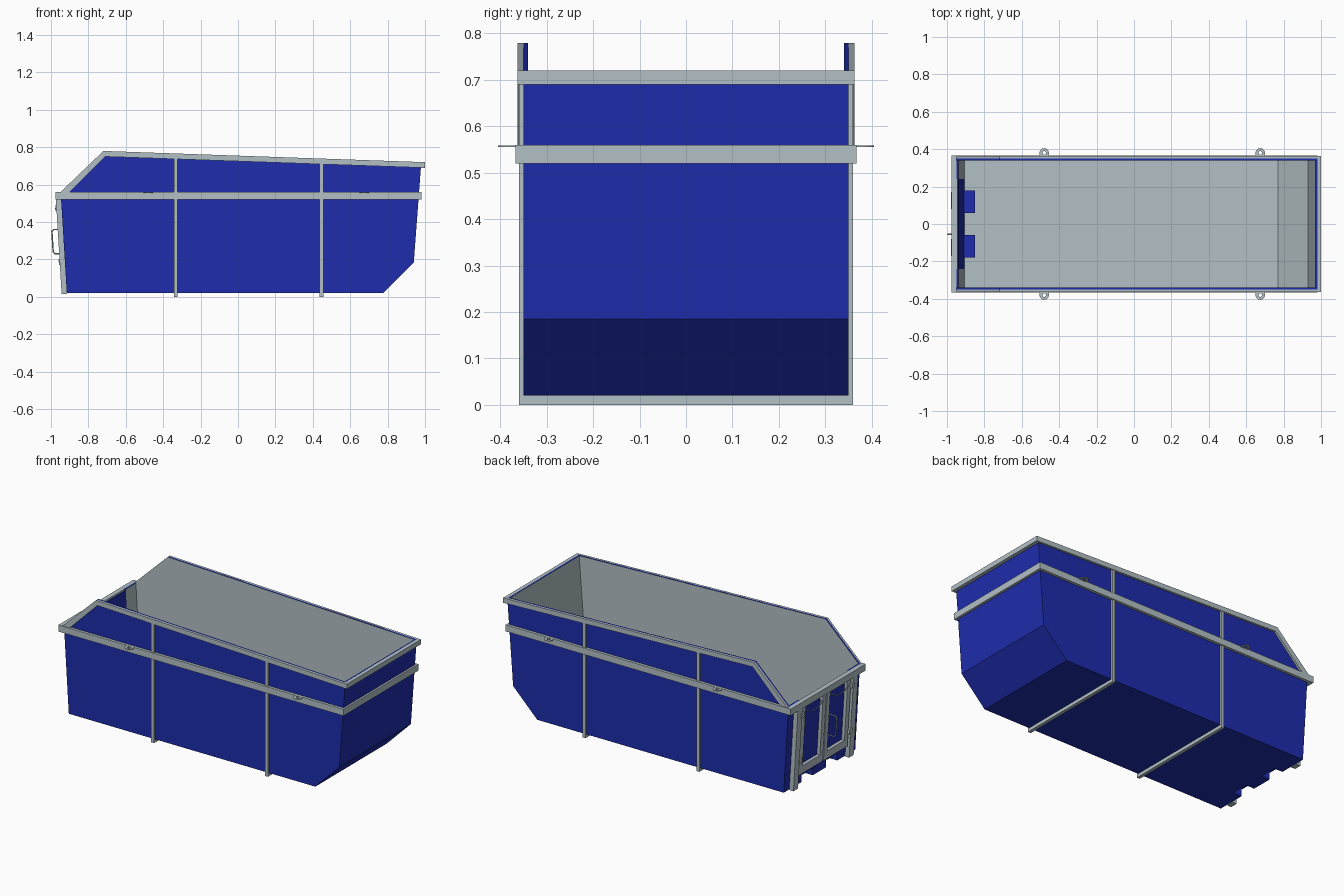
import bpy, bmesh
from math import sin, cos, pi

if "Cube" in bpy.data.objects:
    bpy.data.objects.remove(bpy.data.objects["Cube"])


def material(name, rgb):
    m = bpy.data.materials.new(name)
    m.diffuse_color = (*rgb, 1)
    m.use_nodes = True
    m.node_tree.nodes["Principled BSDF"].inputs["Base Color"].default_value = m.diffuse_color
    return m


BLUE = material("blue_paint", (0.013, 0.026, 0.42))
STEEL = material("grey_steel", (0.45, 0.53, 0.56))


def finish(name, bm, mat, lining=None):
    """Make the object; faces for which lining(face) holds become grey."""
    bmesh.ops.recalc_face_normals(bm, faces=bm.faces)
    bm.normal_update()
    if lining:
        for f in bm.faces:
            f.material_index = int(lining(f))
    me = bpy.data.meshes.new(name)
    bm.to_mesh(me)
    bm.free()
    me.materials.append(mat)
    if lining:
        me.materials.append(STEEL)
    ob = bpy.data.objects.new(name, me)
    bpy.context.collection.objects.link(ob)
    return ob


def prism(name, profile, y0, y1, mat=STEEL, lining=None):
    """Extrude an x-z outline from y0 to y1."""
    bm = bmesh.new()
    a = [bm.verts.new((x, y0, z)) for x, z in profile]
    b = [bm.verts.new((x, y1, z)) for x, z in profile]
    bm.faces.new(a)
    bm.faces.new(b[::-1])
    n = len(a)
    for i in range(n):
        j = (i + 1) % n
        bm.faces.new((a[i], b[i], b[j], a[j]))
    return finish(name, bm, mat, lining)


def box(name, x0, x1, y0, y1, z0, z1, mat=STEEL):
    return prism(name, [(x0, z0), (x1, z0), (x1, z1), (x0, z1)], y0, y1, mat)


def end_x(z):
    """Outer face of the leaning door end."""
    return -0.914 - 0.061 * z


def leaning(name, y0, y1, z0, z1, d0, d1, mat=STEEL, lining=None):
    """Slab parallel to the door end, between outward depths d0 and d1."""
    prism(name, [(end_x(z0) - d0, z0), (end_x(z0) - d1, z0),
                 (end_x(z1) - d1, z1), (end_x(z1) - d0, z1)], y0, y1, mat, lining)


def wire(name, pts, r=0.003):
    cu = bpy.data.curves.new(name, 'CURVE')
    cu.dimensions = '3D'
    cu.bevel_depth = r
    cu.bevel_resolution = 2
    cu.use_fill_caps = True
    sp = cu.splines.new('POLY')
    sp.points.add(len(pts) - 1)
    for p, c in zip(sp.points, pts):
        p.co = (*c, 1)
    cu.materials.append(STEEL)
    ob = bpy.data.objects.new(name, cu)
    bpy.context.collection.objects.link(ob)
    bpy.ops.object.select_all(action='DESELECT')
    ob.select_set(True)
    bpy.context.view_layer.objects.active = ob
    bpy.ops.object.convert(target='MESH')


def lug(name, x, s):
    """Rounded plate with a hole, sticking out sideways."""
    bm = bmesh.new()
    n, r, cy = 24, 0.025, 0.38
    rings = []
    for z in (0.555, 0.559):
        for inner in (False, True):
            ring = []
            for i in range(n):
                c, d = cos(2 * pi * i / n), sin(2 * pi * i / n)
                k = 0.01 if inner else r / (max(abs(c), abs(d)) if d < 0 else 1)
                ring.append(bm.verts.new((x + k * c, s * (cy + k * d), z)))
            rings.append(ring)
    for a, b in ((0, 1), (1, 3), (3, 2), (2, 0)):
        for i in range(n):
            j = (i + 1) % n
            bm.faces.new((rings[a][i], rings[a][j], rings[b][j], rings[b][i]))
    finish(name, bm, STEEL)


# Floor, sloped floor and closed end: blue outside, grey inside
inside = lambda f: (f.normal.z > 0.3 or f.normal.x < -0.5) and f.calc_center_median().z < 0.71
prism("floor_and_end_wall",
      [(-0.85, 0.02), (0.775, 0.02), (0.94, 0.185), (0.98, 0.72),
       (0.97, 0.72), (0.93, 0.19), (0.771, 0.03), (-0.85, 0.03)],
      -0.34, 0.34, BLUE, inside)
for y0, y1 in ((-0.34, -0.18), (-0.06, 0.06), (0.18, 0.34)):
    prism("floor_edge", [(-0.915, 0.02), (-0.85, 0.02), (-0.85, 0.03), (-0.915, 0.03)],
          y0, y1, BLUE, inside)
    leaning("door_end_sill", max(y0, -0.24), min(y1, 0.24), 0.02, 0.08, 0, -0.01, BLUE)

side = [(-0.915, 0.02), (0.775, 0.02), (0.94, 0.185), (0.98, 0.72), (-0.72, 0.78), (-0.948, 0.56)]
top_rail = [(-0.975, 0.535), (-0.72, 0.78), (1.0, 0.72), (0.998, 0.69), (-0.71, 0.75), (-0.925, 0.535)]

for s in (-1, 1):
    def span(a, b):
        return sorted((s * a, s * b))
    # Side wall and rails
    prism("side_wall", side, *span(0.34, 0.35), BLUE, lambda f: f.normal.y * s < -0.9)
    prism("top_rail", top_rail, *span(0.35, 0.363))
    box("middle_rail", -0.975, 0.98, *span(0.35, 0.367), 0.52, 0.56)
    for x, top in ((-0.333, 0.74), (0.447, 0.712)):
        box("side_rib", x - 0.01, x + 0.01, *span(0.348, 0.36), 0, top)
    for x in (-0.48, 0.675):
        lug("lifting_lug", x, s)
    # Door end: corner panel, post, door panel and its frame
    leaning("corner_panel", *span(0.24, 0.34), 0.02, 0.56, 0, -0.01, BLUE,
            lambda f: f.normal.x > 0.9)
    leaning("end_post", *span(0.25, 0.295), 0.015, 0.56, 0, 0.028)
    leaning("door_panel", *span(0, 0.24), 0.08, 0.55, 0, -0.01, BLUE)
    leaning("door_outer_stile", *span(0.205, 0.238), 0.09, 0.54, 0, 0.02)
    leaning("door_inner_stile", *span(0.004, 0.036), 0.09, 0.54, 0, 0.02)
    leaning("door_bottom_rail", *span(0.036, 0.205), 0.09, 0.14, 0, 0.02)
    for z in (0.17, 0.46):
        leaning("door_hinge", *span(0.23, 0.26), z, z + 0.03, 0.015, 0.033)
    # Fork pocket cut into the floor below the door
    box("pocket_top", -0.925, -0.85, *span(0.06, 0.18), 0.07, 0.08, BLUE)
    box("pocket_back", -0.858, -0.85, *span(0.06, 0.18), 0.02, 0.07, BLUE)
    for y in (0.06, 0.174):
        box("pocket_side", -0.915, -0.858, *span(y, y + 0.006), 0.02, 0.07, BLUE)
    # Drooping grab bar near the door top
    wire("grab_bar", [(end_x(z) - d, s * y, z) for y, z, d in
                      ((0.05, 0.49, 0.01), (0.055, 0.488, 0.03), (0.09, 0.47, 0.032),
                       (0.16, 0.47, 0.032), (0.195, 0.488, 0.03), (0.21, 0.49, 0.01))])

# Cross members
box("closed_end_top_rail", 0.978, 1.0, -0.363, 0.363, 0.69, 0.72)
box("closed_end_middle_rail", 0.962, 0.98, -0.367, 0.367, 0.52, 0.56)
box("door_end_top_rail", -0.975, -0.945, -0.363, 0.363, 0.52, 0.56)
for x in (-0.333, 0.447):
    box("bottom_rib", x - 0.01, x + 0.01, -0.36, 0.36, 0, 0.02)

# Door pull
wire("door_pull", [(-0.935, -0.055, 0.36), (-0.985, -0.055, 0.36), (-0.995, -0.055, 0.35),
                   (-0.988, -0.055, 0.24), (-0.978, -0.055, 0.23), (-0.927, -0.055, 0.23)], 0.004)
